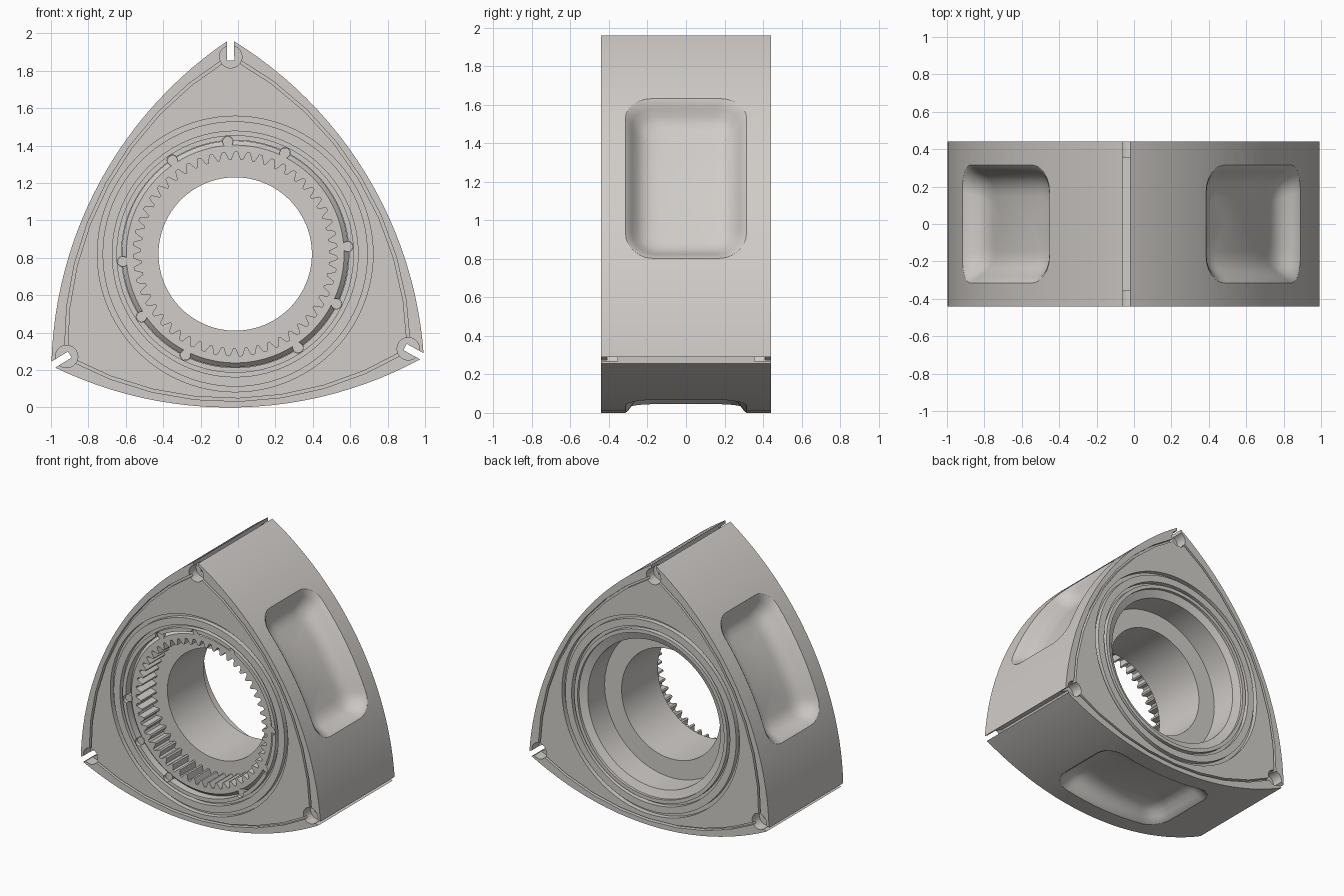
import bpy, bmesh
from math import sin, cos, radians, pi, tau
from mathutils import Vector

TILT = 1.3                      # the rotor is turned slightly about its axis
CX, CZ, HALF = -0.015, 0.82, 0.44
FLANK_R, FLANK = 2.147, 0.82    # flank arc radius and its middle distance
APEXES = [90 + TILT + 120 * i for i in range(3)]
SIDES = [30 + TILT + 120 * i for i in range(3)]

if "Cube" in bpy.data.objects:
    bpy.data.objects.remove(bpy.data.objects["Cube"])

steel = bpy.data.materials.new("warm grey steel")
steel.use_nodes = True
COLOUR = (0.63, 0.605, 0.58, 1)
steel.diffuse_color = COLOUR
steel.node_tree.nodes["Principled BSDF"].inputs["Base Color"].default_value = COLOUR


def point(angle, r, t, y):
    """Radial distance r along an angle, offset t sideways, depth y."""
    a = radians(angle)
    return Vector((CX + r * cos(a) - t * sin(a), y, CZ + r * sin(a) + t * cos(a)))


def circle(r, y, n=96, angle=0, at=0):
    return [point(angle, at + r * cos(tau * i / n), r * sin(tau * i / n), y) for i in range(n)]


def on_arc(side, mid, radius, s, y):
    """Point at arc length s along an arc whose middle lies at distance mid."""
    phi = s / radius
    return point(side, mid - radius + radius * cos(phi), radius * sin(phi), y)


def loft(bm, rings, caps=True, closed=False):
    rows = [[bm.verts.new(p) for p in ring] for ring in rings]
    n = len(rows[0])
    for a, b in zip(rows, rows[1:] + (rows[:1] if closed else [])):
        for i in range(n):
            j = (i + 1) % n
            bm.faces.new((a[i], a[j], b[j], b[i]))
    if caps and not closed:
        bm.faces.new(rows[0])
        bm.faces.new(rows[-1])


def finish(bm, name):
    bmesh.ops.remove_doubles(bm, verts=bm.verts, dist=1e-5)
    bmesh.ops.recalc_face_normals(bm, faces=bm.faces)
    mesh = bpy.data.meshes.new(name)
    bm.to_mesh(mesh)
    bm.free()
    mesh.materials.append(steel)
    obj = bpy.data.objects.new(name, mesh)
    bpy.context.collection.objects.link(obj)
    return obj


def smooth(obj, angle=30):
    bpy.ops.object.select_all(action='DESELECT')
    obj.select_set(True)
    bpy.context.view_layer.objects.active = obj
    bpy.ops.object.shade_smooth_by_angle(angle=radians(angle))


def volume(mesh):
    bm = bmesh.new()
    bm.from_mesh(mesh)
    result = bm.calc_volume()
    bm.free()
    return result


def cut(target, bm):
    """Subtract a shape, keeping the first solver result that is sound."""
    cutter = finish(bm, "cutter")
    cutter.hide_render = True
    before = volume(target.data)
    mod = target.modifiers.new("cut", 'BOOLEAN')
    mod.operation, mod.object = 'DIFFERENCE', cutter
    for solver in ('MANIFOLD', 'EXACT'):
        mod.solver = solver
        graph = bpy.context.evaluated_depsgraph_get()
        mesh = bpy.data.meshes.new_from_object(target.evaluated_get(graph))
        if 0.5 * before < volume(mesh) < before - 1e-6:
            target.data = mesh
            break
    target.modifiers.remove(mod)
    bpy.data.objects.remove(cutter)


def rounded_rect(l, w, r, corner=6, straight=16):
    """Outline of half length l and half width w."""
    quarter = [(l - r + r * cos(pi / 2 * i / corner), w - r + r * sin(pi / 2 * i / corner))
               for i in range(corner + 1)]
    edge = [((l - r) * (1 - 2 * i / straight), w) for i in range(1, straight)]
    top = quarter + edge + [(-s, y) for s, y in reversed(quarter)]
    return top + [(s, -y) for s, y in reversed(top)]


# Three-flanked rotor body
half_arc = FLANK_R * 0.4825
outline = [(side, half_arc * (i / 12 - 1)) for side in SIDES for i in range(24)]
bm = bmesh.new()
loft(bm, [[on_arc(a, FLANK, FLANK_R, s, y) for a, s in outline] for y in (-HALF, HALF)])
body = finish(bm, "rotor_body")

# Stepped centre bore: gear seat, bearing hole, rear recess
BORE = [(0.608, -0.5), (0.608, -0.23), (0.41, -0.23), (0.41, 0.2),
        (0.55, 0.2), (0.55, 0.4), (0.608, 0.42), (0.608, 0.5)]
bm = bmesh.new()
loft(bm, [circle(r, y) for r, y in BORE])
cut(body, bm)

# Concentric oil seal grooves on both faces
for inner, outer in ((0.709, 0.737), (0.635, 0.657)):
    for f in (-1, 1):
        bm = bmesh.new()
        floor, top = f * (HALF - 0.035), f * (HALF + 0.05)
        loft(bm, [circle(inner, floor), circle(outer, floor),
                  circle(outer, top), circle(inner, top)], closed=True)
        cut(body, bm)

# Combustion pockets, with soft walls and a floor that follows the flank
L, W, CORNER = 0.49, 0.315, 0.14
POCKET = [(W, -0.05), (0, -0.05), (0, 0), (0.015, 0.012), (0.035, 0.04), (0.06, 0.075),
          (0.09, 0.1), (0.13, 0.115), (0.17, 0.12), (W, 0.12)]
for side in SIDES:
    rings = []
    for inset, depth in POCKET:
        w = W - inset
        shape = rounded_rect(L - inset, w, min(w, max(CORNER - inset * 0.5, 0.05)))
        rings.append([on_arc(side, FLANK - depth, FLANK_R - depth, s * (1 - depth / FLANK_R), y)
                      for s, y in shape])
    bm = bmesh.new()
    loft(bm, rings, caps=False)
    cut(body, bm)

# Side seal grooves running from corner to corner
for f in (-1, 1):
    for side in SIDES:
        rings = []
        for i in range(9):
            s = 0.93 * (i / 4 - 1)
            rings.append([on_arc(side, 0.78 + dr, 1.795 + dr, s, f * y)
                          for dr, y in ((-0.008, 0.41), (0.008, 0.41), (0.008, 0.5), (-0.008, 0.5))])
        bm = bmesh.new()
        loft(bm, rings)
        cut(body, bm)

for apex in APEXES:
    # Round corner seal recesses
    for f in (-1, 1):
        bm = bmesh.new()
        loft(bm, [circle(0.06, f * y, 32, apex, 1.055) for y in (HALF - 0.085, 0.5)])
        cut(body, bm)
    # Apex seal slot
    bm = bmesh.new()
    loft(bm, [[point(apex, r, t, y) for r, t in
               ((1.035, -0.019), (1.3, -0.019), (1.3, 0.019), (1.035, 0.019))] for y in (-0.6, 0.6)])
    cut(body, bm)

# Retaining pins around the gear: three in every group of four places
pin_angles = [30 * k + 3.8 for k in range(12) if k % 4 != 1]
bm = bmesh.new()
for angle in pin_angles:
    loft(bm, [circle(0.029, y, 20, angle, 0.602) for y in (-0.5, -0.31)])
cut(body, bm)
smooth(body)

bm = bmesh.new()
for angle in pin_angles:
    loft(bm, [circle(0.028, y, 20, angle, 0.602) for y in (-0.415, -0.3)])
smooth(finish(bm, "gear_pins"))

# Internal ring gear with a chamfered outer edge
TEETH = 51
tooth = ((-0.38, 0.545), (-0.1, 0.503), (0.1, 0.503), (0.38, 0.545))
teeth = [((k + u) * 360 / TEETH + TILT, r) for k in range(TEETH) for u, r in tooth]


def gear_ring(y, r=None):
    return [point(a, r or tip, 0, y) for a, tip in teeth]


bm = bmesh.new()
loft(bm, [gear_ring(-0.41), gear_ring(-0.41, 0.582), gear_ring(-0.385, 0.606),
          gear_ring(-0.23, 0.606), gear_ring(-0.23)], closed=True)
smooth(finish(bm, "ring_gear"), 20)
